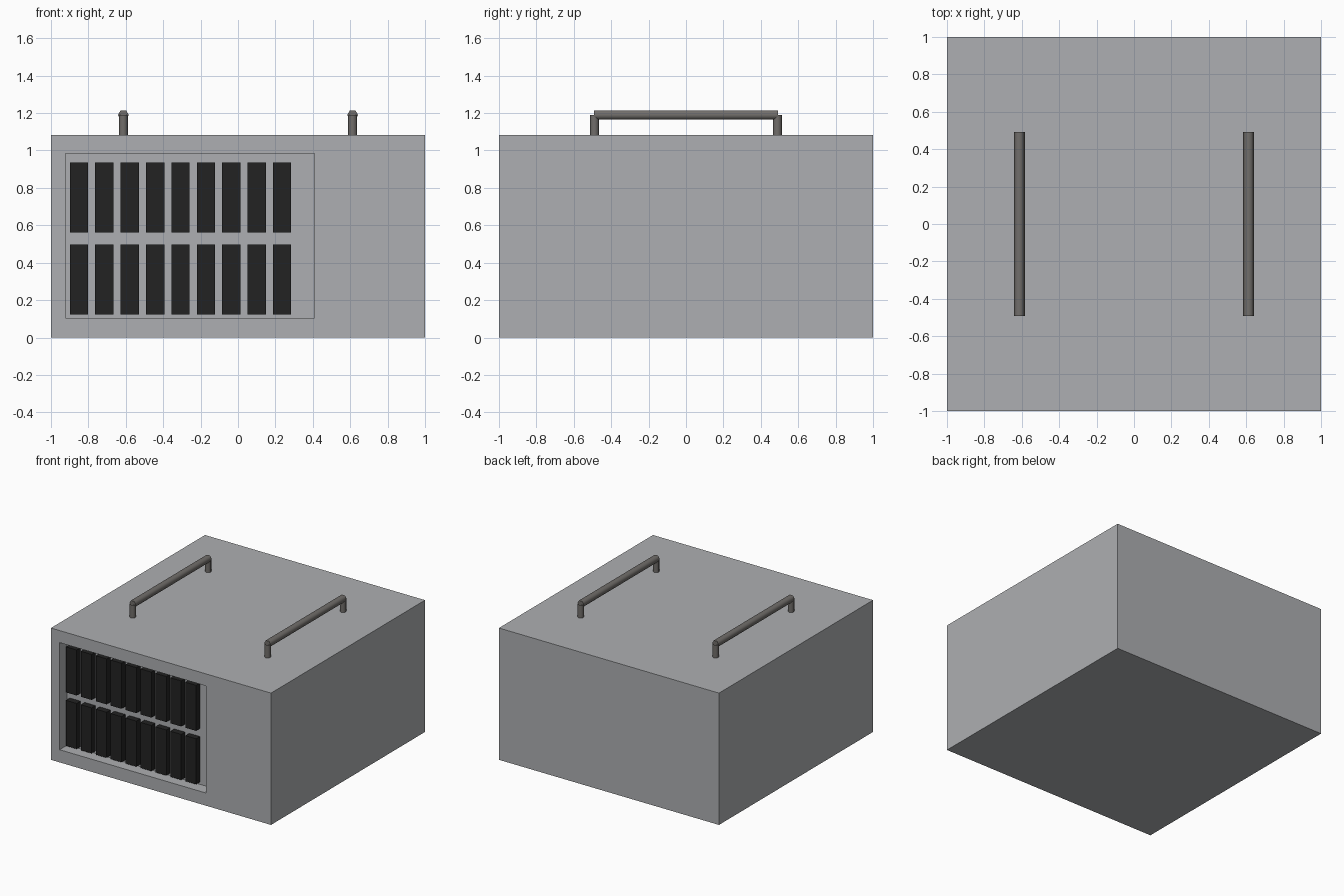
import bpy
import bmesh
import math

if "Cube" in bpy.data.objects:
    bpy.data.objects.remove(bpy.data.objects["Cube"], do_unlink=True)


def material(name, color):
    mat = bpy.data.materials.new(name)
    mat.use_nodes = True
    mat.diffuse_color = (*color, 1)
    mat.node_tree.nodes["Principled BSDF"].inputs["Base Color"].default_value = (*color, 1)
    return mat


casing_gray = material("casing gray", (0.42, 0.43, 0.445))
vent_black = material("vent black", (0.016, 0.016, 0.016))
handle_gray = material("handle gray", (0.165, 0.155, 0.145))

HEIGHT = 1.083
RECESS_BACK = -0.9


def finish(obj, name, mat):
    obj.name = name
    obj.data.name = name
    obj.data.materials.append(mat)
    return obj


# Casing: rings from the back of the box round to the floor of the front recess
def rectangle(bm, x0, x1, z0, z1, y):
    return [bm.verts.new((x, y, z)) for x, z in ((x0, z0), (x1, z0), (x1, z1), (x0, z1))]


bm = bmesh.new()
recess = (-0.922, 0.409, 0.104, 0.984)
rings = [
    rectangle(bm, -1, 1, 0, HEIGHT, 1),
    rectangle(bm, -1, 1, 0, HEIGHT, -1),
    rectangle(bm, *recess, -1),
    rectangle(bm, *recess, RECESS_BACK),
]
for a, b in zip(rings, rings[1:]):
    for i in range(4):
        j = (i + 1) % 4
        bm.faces.new((a[i], a[j], b[j], b[i]))
bm.faces.new(rings[0])
bm.faces.new(rings[-1])
bmesh.ops.recalc_face_normals(bm, faces=bm.faces)
mesh = bpy.data.meshes.new("casing")
bm.to_mesh(mesh)
bm.free()
casing = bpy.data.objects.new("casing", mesh)
bpy.context.collection.objects.link(casing)
finish(casing, "casing", casing_gray)

# Vent blocks: two rows standing on the recess floor
for row, z in (("lower", 0.31), ("upper", 0.749)):
    for i in range(9):
        x = -0.85 + i * 0.1357
        bpy.ops.mesh.primitive_cube_add(size=1, location=(x, RECESS_BACK - 0.025, z))
        block = bpy.context.object
        block.scale = (0.098, 0.05, 0.374)
        bpy.ops.object.transform_apply(location=False, rotation=False, scale=True)
        finish(block, f"{row}_vent_block_{i + 1}", vent_black)

# Carrying handles: a six-sided grip on two open tubular posts
for side, x in (("right", -0.613), ("left", 0.613)):
    bpy.ops.mesh.primitive_cylinder_add(
        vertices=6, radius=0.029, depth=0.985, location=(x, 0, 1.19),
        rotation=(math.radians(90), math.radians(30), 0))
    bpy.ops.object.transform_apply(location=False, rotation=True, scale=False)
    grip = finish(bpy.context.object, f"{side}_handle_grip", handle_gray)
    bpy.ops.object.shade_smooth_by_angle(angle=math.radians(65))
    for end, y in (("front", -0.489), ("back", 0.489)):
        bpy.ops.mesh.primitive_cylinder_add(
            vertices=8, radius=0.024, depth=1.19 - HEIGHT, end_fill_type='NOTHING',
            location=(x, y, (1.19 + HEIGHT) / 2))
        finish(bpy.context.object, f"{side}_handle_{end}_post", handle_gray)
        bpy.ops.object.shade_smooth_by_angle(angle=math.radians(65))
